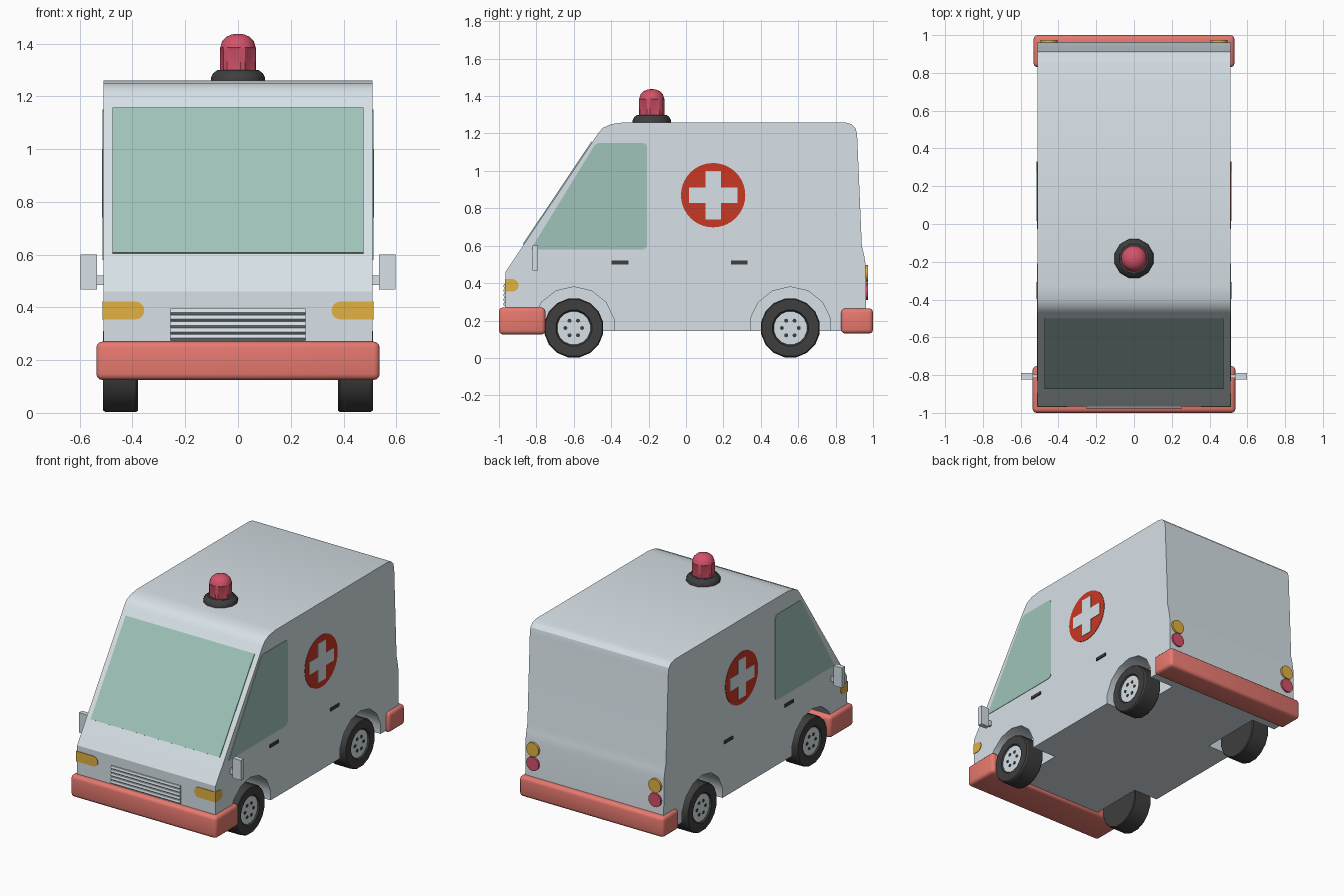
import bpy, bmesh
from math import sin, cos, pi
from mathutils import Vector

cube = bpy.data.objects.get("Cube")
if cube:
    bpy.data.objects.remove(cube, do_unlink=True)


def material(name, *rgb):
    """Flat material from 0-255 display values."""
    lin = [((c / 255 + 0.055) / 1.055) ** 2.4 for c in rgb] + [1]
    m = bpy.data.materials.new(name)
    m.use_nodes = True
    m.diffuse_color = lin
    m.node_tree.nodes["Principled BSDF"].inputs["Base Color"].default_value = lin
    return m


WHITE = material("pale_grey_paint", 215, 225, 231)
GLASS = material("green_glass", 160, 196, 186)
CORAL = material("coral_bumper", 232, 122, 112)
BLACK = material("black_rubber", 62, 62, 62)
AMBER = material("amber_lamp", 226, 178, 66)
PINK = material("crimson_lamp", 212, 82, 106)
RED = material("red_emblem", 202, 56, 36)


def finish(name, bm, mat, smooth=True):
    bmesh.ops.recalc_face_normals(bm, faces=bm.faces)
    mesh = bpy.data.meshes.new(name)
    bm.to_mesh(mesh)
    bm.free()
    mesh.materials.append(mat)
    ob = bpy.data.objects.new(name, mesh)
    bpy.context.collection.objects.link(ob)
    if smooth:
        shade(ob)
    return ob


def shade(ob):
    bpy.ops.object.select_all(action="DESELECT")
    bpy.context.view_layer.objects.active = ob
    ob.select_set(True)
    bpy.ops.object.shade_smooth_by_angle(angle=pi / 6)


def prism(name, pts, lo, hi, mat, axis="x", smooth=False):
    """Outline (y,z) extruded along x, or (x,z) extruded along y."""
    bm = bmesh.new()
    place = (lambda u, v, d: (d, u, v)) if axis == "x" else (lambda u, v, d: (u, d, v))
    face = bm.faces.new([bm.verts.new(place(u, v, lo)) for u, v in pts])
    new = bmesh.ops.extrude_face_region(bm, geom=[face])["geom"]
    shift = Vector(place(0, 0, hi - lo))
    bmesh.ops.translate(bm, vec=shift, verts=[g for g in new if isinstance(g, bmesh.types.BMVert)])
    return finish(name, bm, mat, smooth)


def circle(u, v, r, n, start=0.0):
    return [(u + r * cos(start + 2 * pi * i / n), v + r * sin(start + 2 * pi * i / n)) for i in range(n)]


def box(name, lo, hi, mat, bevel=0):
    bm = bmesh.new()
    bmesh.ops.create_cube(bm, size=1)
    for v in bm.verts:
        v.co = [lo[i] if v.co[i] < 0 else hi[i] for i in range(3)]
    if bevel:
        bmesh.ops.bevel(bm, geom=bm.edges[:], offset=bevel, segments=3, profile=0.5, affect="EDGES")
    return finish(name, bm, mat, bevel > 0)


def lathe(name, profile, n, mat, centre, axis="z", flute=0.0):
    """Spin (radius, offset) points; flute pulls in every second pair of columns."""
    bm = bmesh.new()
    rings = []
    for k, (r, h) in enumerate(profile):
        ring = []
        for i in range(n):
            a = 2 * pi * (i + 0.5) / n
            rr = r - (flute if k < 2 and i % 4 < 2 else 0)
            co = (rr * cos(a), rr * sin(a), h) if axis == "z" else (h, rr * cos(a), rr * sin(a))
            ring.append(bm.verts.new(Vector(co) + Vector(centre)))
        rings.append(ring)
    for a, b in zip(rings, rings[1:]):
        for i in range(n):
            j = (i + 1) % n
            bm.faces.new((a[i], a[j], b[j], b[i]))
    bm.faces.new(rings[0])
    bm.faces.new(rings[-1])
    return finish(name, bm, mat)


# Van body with wheel wells
W = 0.51
AXLES = {"front": -0.6, "rear": 0.558}
side_profile = [(-0.965, 0.145), (-0.965, 0.46), (-0.47, 1.2), (-0.445, 1.23), (-0.4, 1.25),
                (-0.33, 1.26), (0.85, 1.26), (0.885, 1.25), (0.908, 1.225), (0.915, 1.19),
                (0.94, 0.6), (0.952, 0.55), (0.96, 0.5), (0.965, 0.145)]
body = prism("van_body", side_profile, -W, W, WHITE)
for y in AXLES.values():
    for s in (1, -1):
        cutter = prism("well_cutter", circle(y, 0.16, 0.22, 14, pi / 14), s * 0.33, s * 0.7, WHITE)
        cutter.hide_render = True
        mod = body.modifiers.new("well", "BOOLEAN")
        mod.operation, mod.solver, mod.object = "DIFFERENCE", "EXACT", cutter
        bpy.context.view_layer.objects.active = body
        bpy.ops.object.modifier_apply(modifier=mod.name)
        bpy.data.objects.remove(cutter, do_unlink=True)
shade(body)

# Windscreen lying on the sloped nose
prism("windscreen", [(-0.868, 0.605), (-0.5, 1.155), (-0.505, 1.158), (-0.873, 0.608)], -0.475, 0.475, GLASS)

# Bumpers
box("front_bumper", (-0.537, -1, 0.125), (0.537, -0.752, 0.27), CORAL, 0.022)
box("rear_bumper", (-0.532, 0.83, 0.13), (0.532, 1, 0.265), CORAL, 0.022)

# Louvred grille: saw-tooth slats
teeth = [(-0.96, 0.272)]
for i in range(5):
    z = 0.274 + i * 0.0245
    teeth += [(-0.966, z), (-0.977, z + 0.009), (-0.973, z + 0.0235)]
teeth.append((-0.96, 0.396))
prism("grille", teeth, -0.255, 0.255, WHITE)

# Parts that repeat on both sides
window = [(-0.83, 0.58), (-0.23, 0.58), (-0.215, 0.587), (-0.208, 0.602), (-0.208, 1.128),
          (-0.215, 1.143), (-0.23, 1.15), (-0.465, 1.15), (-0.487, 1.14)]
L, T = 0.13, 0.042
cross = [(T, L), (T, T), (L, T), (L, -T), (T, -T), (T, -L),
         (-T, -L), (-T, -T), (-L, -T), (-L, T), (-T, T), (-T, L)]
cross = [(0.145 + u, 0.87 + v) for u, v in cross]


def lamp_outline(start, end, r=0.034, z=0.388):
    """Strip with a rounded far end."""
    d = 1 if end > start else -1
    arc = [-pi / 2 + pi * i / 8 for i in range(9)]
    return [(start, z + r), (start, z - r)] + [(end - d * r + d * r * cos(a), z + r * sin(a)) for a in arc]


for s, side in ((1, "left"), (-1, "right")):
    prism(side + "_window", window, s * W, s * (W + 0.003), GLASS)
    prism(side + "_emblem_disc", circle(0.145, 0.87, 0.172, 40), s * W, s * (W + 0.003), RED)
    prism(side + "_emblem_cross", cross, s * W, s * (W + 0.006), WHITE)
    for label, y in (("front", -0.353), ("rear", 0.285)):
        box(f"{side}_{label}_handle", (min(s * W, s * 0.517), y - 0.045, 0.5),
            (max(s * W, s * 0.517), y + 0.045, 0.52), BLACK)

    # Wing mirror on its stalk
    xs = sorted((s * 0.535, s * 0.597))
    box(side + "_mirror", (xs[0], -0.822, 0.467), (xs[1], -0.79, 0.6), WHITE)
    xs = sorted((s * 0.505, s * 0.537))
    box(side + "_mirror_stalk", (xs[0], -0.815, 0.485), (xs[1], -0.797, 0.52), WHITE)

    # Wrap-around headlamp
    prism(side + "_headlamp_front", lamp_outline(s * 0.514, s * 0.355), -0.969, -0.96, AMBER, "y")
    prism(side + "_headlamp_side", lamp_outline(-0.969, -0.895), s * 0.506, s * 0.514, AMBER)

    # Tail lamps
    for label, z, mat in (("upper", 0.45, AMBER), ("lower", 0.355, PINK)):
        prism(f"{side}_{label}_tail_lamp", circle(s * 0.45, z, 0.046, 20), 0.95, 0.974, mat, "y", True)

    # Wheels: tyre, hub and lug holes
    for label, y in AXLES.items():
        tyre = [(0.1, 0.38), (0.155, 0.38), (0.16, 0.386), (0.16, 0.502), (0.154, 0.511),
                (0.098, 0.511), (0.09, 0.498)]
        lathe(f"{label}_{side}_tyre", [(r, s * x) for r, x in tyre], 16, BLACK, (0, y, 0.16), "x")
        prism(f"{label}_{side}_hub", circle(y, 0.16, 0.09, 16, pi / 16), s * 0.49, s * 0.503, WHITE)
        for i, (u, v) in enumerate(circle(y, 0.16, 0.045, 6)):
            prism(f"{label}_{side}_lug_{i + 1}", circle(u, v, 0.011, 8), s * 0.5, s * 0.506, BLACK)

# Roof beacon
spot = (0, -0.183, 0)
lathe("beacon_base", [(0.106, 1.25), (0.106, 1.272), (0.097, 1.288), (0.08, 1.3)], 12, BLACK, spot)
lathe("beacon_lamp", [(0.069, 1.295), (0.069, 1.375), (0.068, 1.385), (0.06, 1.41), (0.044, 1.426),
                      (0.022, 1.435), (0.004, 1.437)], 24, PINK, spot, flute=0.007)
